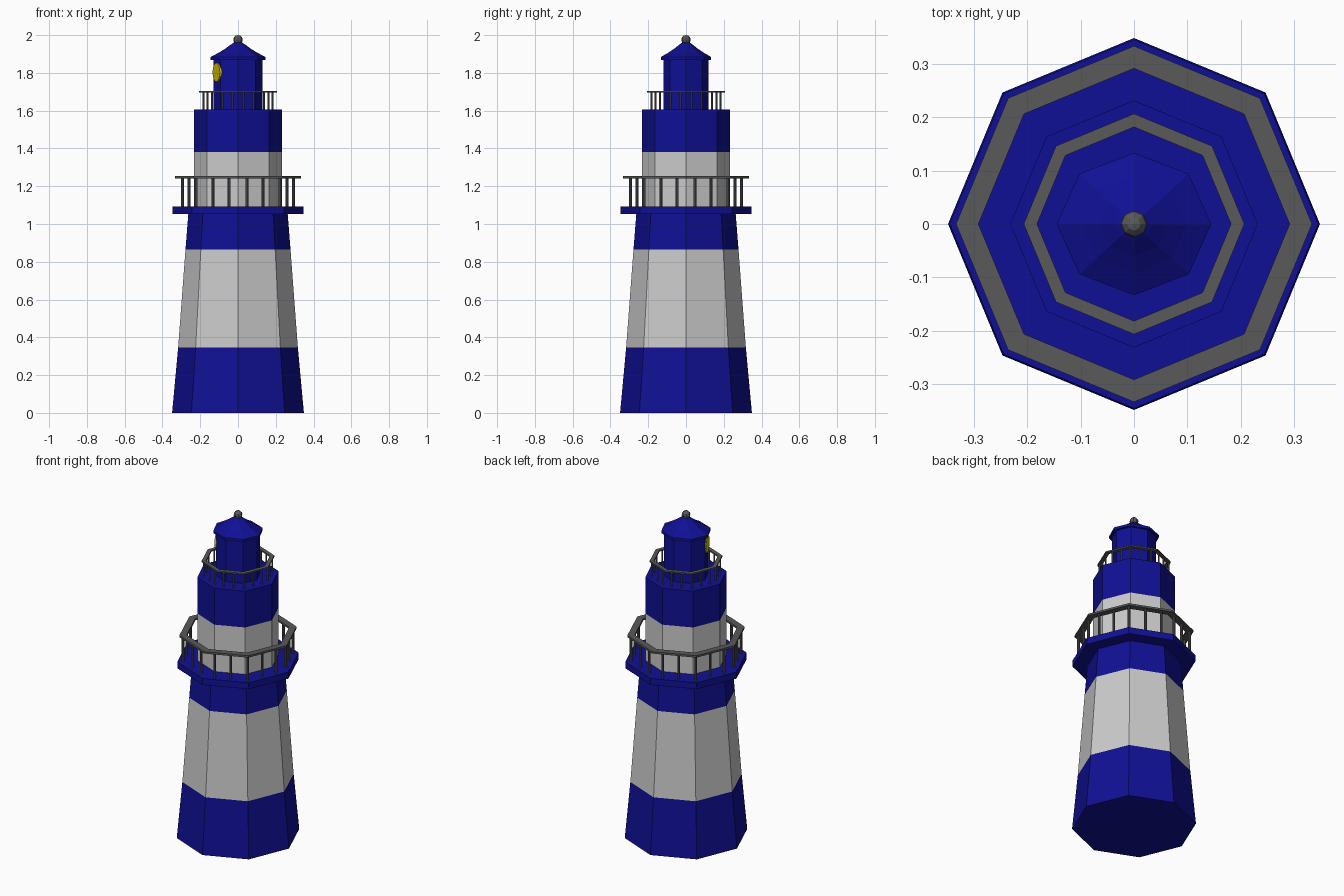
import bpy, bmesh, math
from mathutils import Matrix, Vector

if "Cube" in bpy.data.objects:
    bpy.data.objects.remove(bpy.data.objects["Cube"])


def material(name, rgb):
    m = bpy.data.materials.new(name)
    m.diffuse_color = (*rgb, 1)
    m.use_nodes = True
    m.node_tree.nodes["Principled BSDF"].inputs["Base Color"].default_value = m.diffuse_color
    return m


BLUE = material("blue_paint", (0.005, 0.005, 0.30))
WHITE = material("white_paint", (0.75, 0.75, 0.75))
DARK = material("dark_metal", (0.10, 0.10, 0.10))
YELLOW = material("yellow_lamp", (0.65, 0.55, 0.0))


def finish(name, bm, mat):
    bmesh.ops.recalc_face_normals(bm, faces=bm.faces)
    me = bpy.data.meshes.new(name)
    bm.to_mesh(me)
    bm.free()
    me.materials.append(mat)
    ob = bpy.data.objects.new(name, me)
    bpy.context.collection.objects.link(ob)
    return ob


def lathe(name, profile, mat, sides=8, closed=False, ysc=1.0):
    """Revolve (radius, height) points into a faceted solid, corners on the axes."""
    bm = bmesh.new()
    rings = []
    for r, z in profile:
        rings.append([bm.verts.new((r * math.cos(a), ysc * r * math.sin(a), z))
                      for a in (2 * math.pi * k / sides for k in range(sides))])
    pairs = list(zip(rings, rings[1:]))
    if closed:
        pairs.append((rings[-1], rings[0]))
    else:
        bm.faces.new(rings[0])
        bm.faces.new(rings[-1])
    for a, b in pairs:
        for k in range(sides):
            j = (k + 1) % sides
            bm.faces.new((a[k], a[j], b[j], b[k]))
    return finish(name, bm, mat)


def railing(name, outer, inner, z0, z1, thick, post_r, count=20):
    """Octagonal handrail carried on evenly spaced round posts."""
    lathe(name + "_handrail", [(inner, z1 - thick), (outer, z1 - thick),
                               (outer, z1), (inner, z1)], DARK, closed=True)
    bm = bmesh.new()
    mid = (outer + inner) / 2
    for i in range(count):
        a = 2 * math.pi * (i + 0.5) / count
        off = a % (math.pi / 4) - math.pi / 8
        r = mid * math.cos(math.pi / 8) / math.cos(off)
        h = z1 - thick / 2 - z0
        bmesh.ops.create_cone(bm, cap_ends=True, segments=8, radius1=post_r,
                              radius2=post_r, depth=h, matrix=Matrix.Translation(
                                  (r * math.cos(a), r * math.sin(a), z0 + h / 2)))
    finish(name + "_posts", bm, DARK)


# Tapered lower tower in three painted bands
lathe("lower_tower_base", [(0.349, 0), (0.317, 0.345)], BLUE)
lathe("lower_tower_middle", [(0.317, 0.345), (0.278, 0.865)], WHITE)
lathe("lower_tower_top", [(0.278, 0.865), (0.263, 1.055)], BLUE)

# Gallery deck and its railing
lathe("gallery_deck", [(0.346, 1.052), (0.346, 1.092)], BLUE)
railing("gallery", 0.334, 0.292, 1.09, 1.254, 0.012, 0.008)

# Upper tower and its railing
lathe("upper_tower_lower_band", [(0.232, 1.09), (0.232, 1.382)], WHITE)
lathe("upper_tower_upper_band", [(0.232, 1.382), (0.232, 1.606)], BLUE)
railing("lantern", 0.207, 0.182, 1.60, 1.705, 0.008, 0.005)

# Lantern room and curved roof
lathe("lantern_room", [(0.130, 1.60), (0.130, 1.875)], BLUE, ysc=0.92)
lathe("roof", [(0.145, 1.868), (0.145, 1.884), (0.10, 1.908), (0.065, 1.93),
               (0.035, 1.952), (0.015, 1.965)], BLUE, ysc=0.92)

# Ball on the roof
bm = bmesh.new()
bmesh.ops.create_uvsphere(bm, u_segments=8, v_segments=6, radius=0.025,
                          matrix=Matrix.Translation((0, 0, 1.975)))
finish("roof_ball", bm, DARK)

# Round lamp on one lantern facet
n = Vector((-math.cos(math.pi / 8), -math.sin(math.pi / 8), 0))
bm = bmesh.new()
bmesh.ops.create_cone(bm, cap_ends=True, segments=16, radius1=0.05, radius2=0.05,
                      depth=0.012, matrix=Matrix.Translation(n * 0.119 + Vector((0, 0, 1.803)))
                      @ n.to_track_quat('Z', 'Y').to_matrix().to_4x4())
finish("lamp", bm, YELLOW)
